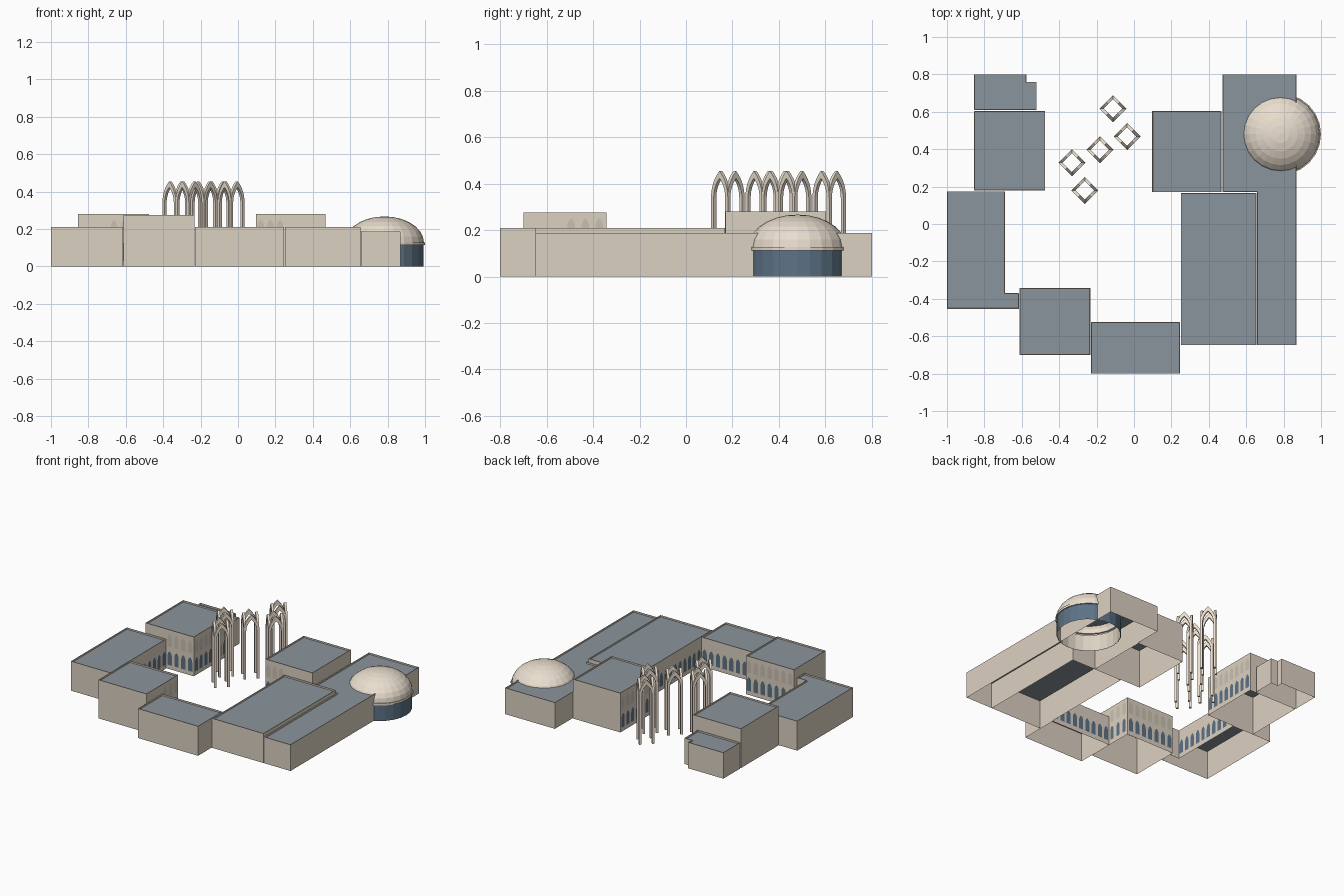
import bpy, bmesh, math
from mathutils import Matrix, Vector

if "Cube" in bpy.data.objects:
    bpy.data.objects.remove(bpy.data.objects["Cube"])


def material(name, rgb):
    m = bpy.data.materials.new(name)
    m.diffuse_color = (*rgb, 1)
    m.use_nodes = True
    m.node_tree.nodes["Principled BSDF"].inputs["Base Color"].default_value = m.diffuse_color
    return m


STONE = material("stone", (0.72, 0.64, 0.54))
DOME = material("pale_stone", (0.82, 0.73, 0.62))
TAN = material("tan_stone", (0.60, 0.53, 0.44))
ROOF = material("slate", (0.26, 0.30, 0.34))
GLASS = material("blue_glass", (0.11, 0.17, 0.24))


def finish(name, bm, *mats):
    me = bpy.data.meshes.new(name)
    bm.to_mesh(me)
    bm.free()
    for m in mats:
        me.materials.append(m)
    ob = bpy.data.objects.new(name, me)
    bpy.context.collection.objects.link(ob)
    return ob


def building(name, outline, h):
    """Open-bottomed walls with a parapet around a sunken slate roof."""
    bm = bmesh.new()
    top = bm.faces.new([bm.verts.new((x, y, h)) for x, y in outline])
    ext = bmesh.ops.extrude_edge_only(bm, edges=list(bm.edges))
    for v in [g for g in ext["geom"] if isinstance(g, bmesh.types.BMVert)]:
        v.co.z = 0
    bmesh.ops.recalc_face_normals(bm, faces=bm.faces)
    if top.normal.z < 0:
        bmesh.ops.reverse_faces(bm, faces=bm.faces)
    bmesh.ops.inset_region(bm, faces=[top], thickness=0.006)
    bmesh.ops.inset_region(bm, faces=[top], thickness=0.0005, depth=0)
    for v in top.verts:
        v.co.z = h - 0.01
    top.material_index = 1
    finish(name, bm, STONE, ROOF)


def rect(x0, x1, y0, y1):
    return [(x0, y0), (x1, y0), (x1, y1), (x0, y1)]


def pointed(a, h, n=6):
    """Right half of a pointed arch, from the springing to the apex."""
    r = (a * a + h * h) / (2 * a)
    end = math.asin(h / r)
    return [(a - r + r * math.cos(end * i / n), r * math.sin(end * i / n)) for i in range(n + 1)]


def arcade(name, p, q, z0, z1, mat):
    """Row of pointed windows on the wall p-q, outside being right of p->q."""
    p, q = Vector((*p, 0)), Vector((*q, 0))
    d = (q - p).normalized()
    out = Vector((d.y, -d.x, 0)) * 0.003
    n = max(1, round((q - p).length / 0.052))
    half = pointed(0.017, 0.035, 4)
    spring = z1 - 0.035
    shape = [(-0.017, z0), (0.017, z0)] + [(x, spring + z) for x, z in half]
    shape += [(-x, spring + z) for x, z in half[-2::-1]]
    bm = bmesh.new()
    for i in range(n):
        c = p + (q - p) * ((i + 0.5) / n) + out
        bm.faces.new([bm.verts.new(c + d * x + Vector((0, 0, z))) for x, z in shape])
    finish(name, bm, mat)


def lathe(name, profile, centre, mat, n=24):
    bm = bmesh.new()
    rings = []
    for r, z in profile:
        rings.append([bm.verts.new((centre[0] + r * math.cos(2 * math.pi * i / n),
                                    centre[1] + r * math.sin(2 * math.pi * i / n), z)) for i in range(n)])
    for a, b in zip(rings, rings[1:]):
        for i in range(n):
            j = (i + 1) % n
            bm.faces.new((a[i], a[j], b[j], b[i]))
    bmesh.ops.remove_doubles(bm, verts=bm.verts, dist=1e-5)
    finish(name, bm, mat)


# Building blocks around the courtyard
building("northwest_annex", [(-0.855, 0.61), (-0.52, 0.61), (-0.52, 0.76), (-0.575, 0.76),
                             (-0.575, 0.80), (-0.855, 0.80)], 0.185)
building("west_tower_block", rect(-0.855, -0.475, 0.18, 0.603), 0.28)
building("west_wing", [(-1, -0.455), (-0.615, -0.455), (-0.615, -0.37), (-0.69, -0.37),
                       (-0.69, 0.175), (-1, 0.175)], 0.21)
building("southwest_block", rect(-0.612, -0.232, -0.70, -0.343), 0.275)
building("south_wing", rect(-0.23, 0.245, -0.80, -0.525), 0.21)
building("east_wing", rect(0.25, 0.655, -0.648, 0.165), 0.21)
building("northeast_block", rect(0.096, 0.468, 0.17, 0.603), 0.28)
building("outer_east_wing", [(0.658, -0.648), (0.868, -0.648), (0.868, 0.80), (0.474, 0.80),
                             (0.474, 0.172), (0.658, 0.172)], 0.187)

# Courtyard windows: start, end, whether there is an upper row of blind arches
walls = {
    "west_tower_south": ((-0.69, 0.18), (-0.475, 0.18), True),
    "west_tower_east": ((-0.475, 0.18), (-0.475, 0.603), True),
    "west_wing_east": ((-0.69, -0.37), (-0.69, 0.175), False),
    "southwest_north": ((-0.232, -0.343), (-0.612, -0.343), True),
    "southwest_east": ((-0.232, -0.525), (-0.232, -0.343), True),
    "south_wing_north": ((0.245, -0.525), (-0.23, -0.525), False),
    "east_wing_west": ((0.25, 0.165), (0.25, -0.525), False),
    "northeast_west": ((0.096, 0.603), (0.096, 0.17), True),
    "northeast_south": ((0.096, 0.17), (0.25, 0.17), True),
}
for name, (p, q, tall) in walls.items():
    arcade(name + "_windows", p, q, 0.03, 0.13, GLASS)
    if tall:
        arcade(name + "_blind_arches", p, q, 0.16, 0.25, TAN)

# Domed hall: glazed drum, inner lining, rim and dome
C = (0.783, 0.48)
lathe("drum_glass", [(0.209, 0), (0.209, 0.115)], C, GLASS)
lathe("drum_lining", [(0.205, 0), (0.205, 0.115)], C, STONE)
lathe("dome_rim", [(0.205, 0.113), (0.217, 0.113), (0.217, 0.128), (0.205, 0.128)], C, DOME)
dome = [(0.211 * math.cos(math.pi / 2 * i / 7), 0.128 + 0.139 * math.sin(math.pi / 2 * i / 7))
        for i in range(7)]
lathe("dome", dome + [(0, 0.267)], C, DOME)


def canopy(name, x, y):
    """Four posts carrying four pointed arches, turned 45 degrees."""
    bm = bmesh.new()
    s, t, spring = 0.051, 0.016, 0.34
    for sx in (-1, 1):
        for sy in (-1, 1):
            m = Matrix.Translation((sx * (s - t / 2), sy * (s - t / 2), spring / 2))
            bmesh.ops.create_cube(bm, size=1, matrix=m @ Matrix.Diagonal((t, t, spring, 1)))
    outer, inner = pointed(s, 0.115), pointed(s - t, 0.083)
    outer += [(-a, z) for a, z in outer[-2::-1]]
    inner += [(-a, z) for a, z in inner[-2::-1]]
    for k in range(4):
        rot = Matrix.Rotation(k * math.pi / 2, 4, 'Z')
        rows = [[bm.verts.new(rot @ Vector((a, d, spring + z))) for a, z in curve]
                for curve, d in ((outer, -s), (inner, -s), (inner, -s + t), (outer, -s + t))]
        for i in range(len(outer) - 1):
            for j in range(4):
                a, b = rows[j], rows[(j + 1) % 4]
                bm.faces.new((a[i], a[i + 1], b[i + 1], b[i]))
    bmesh.ops.recalc_face_normals(bm, faces=bm.faces)
    ob = finish(name, bm, DOME)
    ob.location = (x, y, 0)
    ob.rotation_euler.z = math.pi / 4


# Arched canopies in the courtyard
for i, (x, y) in enumerate([(-0.112, 0.617), (-0.037, 0.468), (-0.182, 0.397),
                            (-0.332, 0.328), (-0.263, 0.18)]):
    canopy(f"arched_canopy_{i + 1}", x, y)
